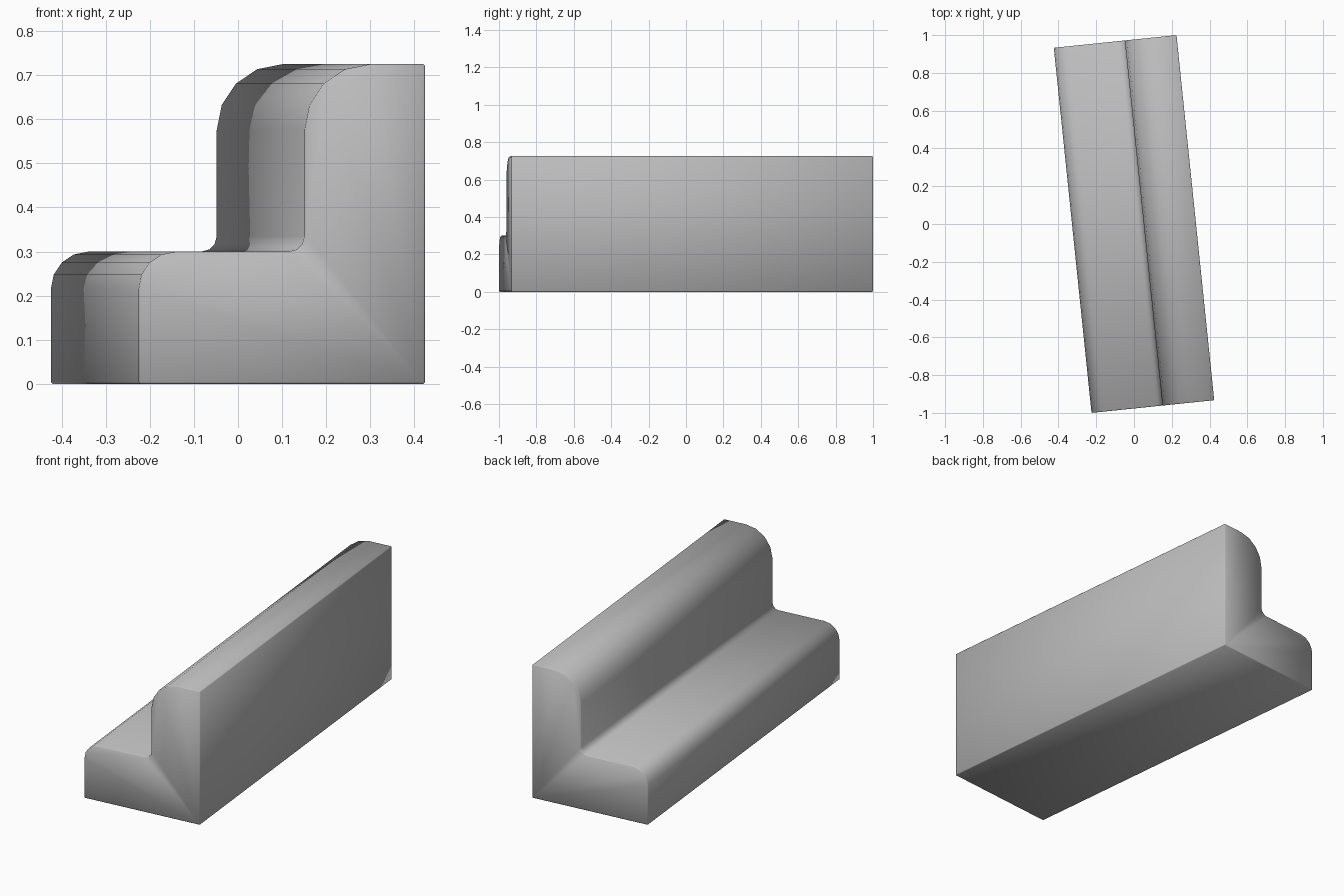
import bpy, bmesh
from math import sin, cos, radians
from mathutils import Matrix

cube = bpy.data.objects.get("Cube")
if cube:
    bpy.data.objects.remove(cube)

WIDTH, LENGTH, HEIGHT = 0.653, 1.943, 0.725
STEP_X, STEP_Z = 0.378, 0.30
TURN = radians(5.9)


def arc(cx, cz, r, start, end, steps):
    """Points along a circular arc, angles in degrees."""
    angles = [radians(start + (end - start) * i / steps) for i in range(steps + 1)]
    return [(cx + r * cos(a), cz + r * sin(a)) for a in angles]


# Stepped cross-section with rounded noses and a small inner fillet
low, high, fillet = 0.085, 0.15, 0.035
profile = [(0, 0)]
profile += arc(low, STEP_Z - low, low, 180, 90, 4)
profile += arc(STEP_X - fillet, STEP_Z + fillet, fillet, -90, 0, 3)
profile += arc(STEP_X + high, HEIGHT - high, high, 180, 90, 4)
profile += [(WIDTH, HEIGHT), (WIDTH, 0)]

# Extrude the cross-section along the length
bm = bmesh.new()
verts = [bm.verts.new((x - WIDTH / 2, -LENGTH / 2, z)) for x, z in profile]
face = bm.faces.new(verts)
ext = bmesh.ops.extrude_face_region(bm, geom=[face])
moved = [v for v in ext["geom"] if isinstance(v, bmesh.types.BMVert)]
bmesh.ops.translate(bm, verts=moved, vec=(0, LENGTH, 0))
bmesh.ops.recalc_face_normals(bm, faces=bm.faces)

# Fine chamfer on the sharp edges
sharp = [e for e in bm.edges if e.calc_face_angle(0) > radians(60)]
bmesh.ops.bevel(bm, geom=sharp, offset=0.004, segments=1, affect="EDGES")
bmesh.ops.rotate(bm, verts=bm.verts, cent=(0, 0, 0), matrix=Matrix.Rotation(TURN, 3, "Z"))
bmesh.ops.recalc_face_normals(bm, faces=bm.faces)
for f in bm.faces:
    f.smooth = True

mesh = bpy.data.meshes.new("stepped_block")
bm.to_mesh(mesh)
bm.free()
block = bpy.data.objects.new("stepped_block", mesh)
bpy.context.collection.objects.link(block)

# Plain grey finish
grey = bpy.data.materials.new("plain_grey")
grey.use_nodes = True
color = (0.5, 0.5, 0.5, 1)
grey.diffuse_color = color
grey.node_tree.nodes["Principled BSDF"].inputs["Base Color"].default_value = color
mesh.materials.append(grey)
